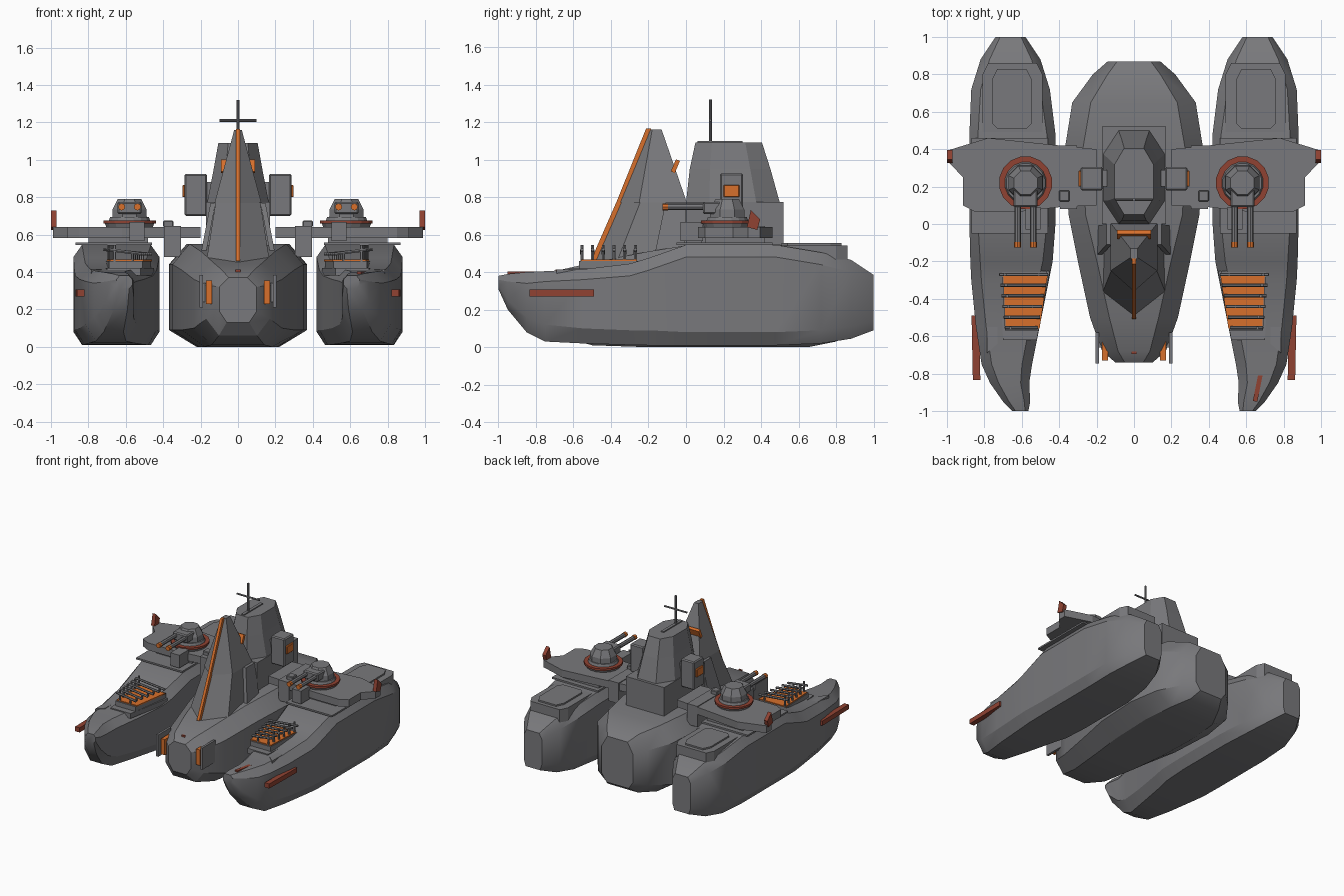
import bpy, bmesh, math
from mathutils import Vector, Matrix

if "Cube" in bpy.data.objects:
    bpy.data.objects.remove(bpy.data.objects["Cube"])


def material(name, col):
    m = bpy.data.materials.new(name)
    m.diffuse_color = (*col, 1)
    m.use_nodes = True
    m.node_tree.nodes["Principled BSDF"].inputs["Base Color"].default_value = m.diffuse_color
    return m


GREY = material("hull grey", (0.19, 0.19, 0.2))
ORANGE = material("signal orange", (0.68, 0.16, 0.025))
RED = material("rust red", (0.28, 0.055, 0.032))


def finish(name, bm, mat, bevel=0.0):
    if bevel:
        bmesh.ops.bevel(bm, geom=bm.edges[:], offset=bevel, segments=1, affect='EDGES')
    bmesh.ops.recalc_face_normals(bm, faces=bm.faces[:])
    me = bpy.data.meshes.new(name)
    bm.to_mesh(me)
    bm.free()
    me.materials.append(mat)
    ob = bpy.data.objects.new(name, me)
    bpy.context.collection.objects.link(ob)
    return ob


def loft(name, rings, mat=GREY, bevel=0.0):
    bm = bmesh.new()
    vs = [[bm.verts.new(p) for p in r] for r in rings]
    n = len(vs[0])
    for a, b in zip(vs, vs[1:]):
        for i in range(n):
            j = (i + 1) % n
            bm.faces.new((a[i], a[j], b[j], b[i]))
    bm.faces.new(vs[0])
    bm.faces.new(vs[-1])
    return finish(name, bm, mat, bevel)


def box(name, x, y, z, mat=GREY, bevel=0.0, rot=None):
    bm = bmesh.new()
    bmesh.ops.create_cube(bm, size=1)
    c = Vector((sum(x) / 2, sum(y) / 2, sum(z) / 2))
    for v in bm.verts:
        v.co = Vector((v.co.x * (x[1] - x[0]), v.co.y * (y[1] - y[0]), v.co.z * (z[1] - z[0])))
        if rot:
            v.co = Matrix.Rotation(rot[0], 3, rot[1]) @ v.co
        v.co += c
    return finish(name, bm, mat, bevel)


def pair(s, a, b):
    return tuple(sorted((s * a, s * b)))


def rod(name, a, b, r, mat=GREY, n=8):
    a, b = Vector(a), Vector(b)
    q = (b - a).to_track_quat('Z', 'Y')
    ring = [q @ Vector((r * math.cos(2 * math.pi * i / n), r * math.sin(2 * math.pi * i / n), 0)) for i in range(n)]
    return loft(name, [[a + p for p in ring], [b + p for p in ring]], mat)


def cone(name, x, y, levels, mat=GREY, n=12):
    return loft(name, [[(x + r * math.cos(2 * math.pi * (i + .5) / n), y + r * math.sin(2 * math.pi * (i + .5) / n), z)
                        for i in range(n)] for z, r in levels], mat)


def prism(name, pts, z0, z1, mat=GREY, bevel=0.0):
    return loft(name, [[(x, y, z) for x, y in pts] for z in (z0, z1)], mat, bevel)


def hull(name, s, stations):
    # station: y, inner x, outer x, bottom, lower knuckle, upper knuckle, top z, bottom inset, top inset
    rings = []
    for y, xi, xo, zb, zl, zh, zt, bi, ti in stations:
        w = xo - xi
        sec = [(xi + bi * w, zb), (xo - bi * w, zb), (xo, zl), (xo, zh),
               (xo - ti * w, zt), (xi + ti * w, zt), (xi, zh), (xi, zl)]
        rings.append([(s * x, y, z) for x, z in sec])
    return loft(name, rings)


smooth = []
# Centre hull
smooth.append(hull("centre_hull", 1, [
    (-.74, -.10, .10, .13, .19, .32, .37, .2, .25),
    (-.68, -.17, .17, .06, .15, .33, .41, .2, .25),
    (-.50, -.235, .235, .01, .10, .36, .45, .2, .22),
    (-.20, -.30, .30, 0, .09, .41, .51, .2, .17),
    (.05, -.35, .35, 0, .09, .44, .55, .2, .13),
    (.40, -.37, .37, 0, .09, .44, .55, .2, .13),
    (.65, -.33, .33, 0, .09, .42, .54, .2, .15),
    (.80, -.22, .22, .03, .11, .39, .50, .2, .18),
    (.87, -.14, .14, .08, .14, .36, .45, .15, .18)]))

TOWER_LINE = [(-.50, .46), (-.36, .78), (-.205, 1.165)]
# Forward bridge tower, with a sharp front ridge
loft("forward_tower", [[(0, f, z), (w, f + d, z), (w, b, z), (-w, b, z), (-w, f + d, z)]
                       for f, z, w, d, b in [(-.49, .45, .17, .12, .02), (-.355, .77, .12, .11, .0)]])
loft("tower_spire", [[(0, f, z), (w, f + d, z), (w, b, z), (-w, b, z), (-w, f + d, z)]
                     for f, z, w, d, b in [(-.36, .77, .125, .11, .005), (-.20, 1.16, .02, .02, -.13)]])
loft("tower_front_stripe", [[(-.011, y - .008, z), (.011, y - .008, z), (.011, y + .02, z), (-.011, y + .02, z)]
                            for y, z in TOWER_LINE], ORANGE)
box("tower_rear_light", (-.09, .09), (-.068, -.045), (.93, 1.0), ORANGE, rot=(-.4, 'X'))


# Rear funnel tower on its block
def octo(hx, y0, y1, z):
    c, d = hx * .5, (y1 - y0) * .25
    return [(-c, y0, z), (c, y0, z), (hx, y0 + d, z), (hx, y1 - d, z),
            (c, y1, z), (-c, y1, z), (-hx, y1 - d, z), (-hx, y0 + d, z)]


box("rear_tower_block", (-.17, .17), (0, .52), (.5, .775))
loft("rear_tower", [octo(.165, 0, .5, .77), octo(.13, .02, .45, .95), octo(.105, .05, .405, 1.09)])
box("rear_tower_slot_rib", (-.012, .012), (.06, .30), (1.08, 1.098))
rod("mast", (0, .13, 1.05), (0, .13, 1.32), .008)
rod("mast_cross_arm", (-.1, .13, 1.21), (.1, .13, 1.21), .007)
box("bow_mark", (-.014, .014), (-.695, -.683), (.398, .414), RED)
box("bow_bar", (.653, .677), (-.95, -.77), (.382, .402), RED, rot=(-.2, 'Z'))

for s, side in ((-1, "left"), (1, "right")):
    # Outrigger hull
    smooth.append(hull(side + "_outrigger", s, [
        (-1.0, .565, .65, .31, .33, .36, .38, .2, .2),
        (-.95, .555, .70, .20, .25, .35, .39, .25, .22),
        (-.85, .56, .77, .08, .16, .34, .40, .25, .22),
        (-.75, .545, .815, .03, .12, .35, .405, .2, .2),
        (-.55, .505, .845, .02, .10, .36, .415, .15, .16),
        (-.30, .455, .87, .012, .09, .38, .445, .12, .13),
        (-.20, .435, .875, .01, .09, .41, .475, .1, .12),
        (0, .42, .88, .01, .08, .48, .545, .1, .1),
        (.48, .42, .88, .01, .08, .48, .545, .1, .1),
        (.72, .45, .87, .02, .09, .44, .505, .1, .12),
        (.88, .50, .82, .045, .11, .40, .465, .1, .15),
        (1.0, .58, .74, .09, .14, .34, .385, .1, .15)]))
    # Deck plate and stern hatch
    box(side + "_deck_plate", pair(s, .46, .87), (-.05, .46), (.545, .558))
    c = .03

    def hatch(x0, x1, y0, y1):
        return [(s * x, y) for x, y in ((x0 + c, y0), (x1 - c, y0), (x1, y0 + c), (x1, y1 - 2 * c),
                                        (x1 - c, y1), (x0 + c, y1), (x0, y1 - 2 * c), (x0, y0 + c))]
    prism(side + "_stern_hatch", hatch(.49, .81, .46, .86), .43, .543)
    prism(side + "_hatch_lid", hatch(.545, .76, .51, .83), .54, .555)
    # Outer forward rail and side bar
    prism(side + "_forward_rail", [(s * x, y) for x, y in ((.73, -.64), (.785, -.69), (.785, -.11), (.735, -.11))], .36, .415)
    box(side + "_side_bar", pair(s, .825, .865), (-.835, -.49), (.27, .307), RED, rot=(-.02 * s, 'Z'))
    # Missile rack
    prism(side + "_rack_base", [(s * x, y) for x, y in ((.52, -.62), (.70, -.62), (.72, -.25), (.45, -.25))], .38, .42)
    prism(side + "_rack_block", [(s * x, y) for x, y in ((.51, -.57), (.69, -.57), (.705, -.25), (.465, -.25))], .41, .458)
    prism(side + "_rack_plate", [(s * x, y) for x, y in ((.505, -.56), (.685, -.56), (.70, -.265), (.46, -.265))], .457, .466, ORANGE)
    for i in range(6):
        y = -.555 + i * .057
        xi, xo = .515 - i * .011, .69 + i * .006
        rod(f"{side}_rack_rib_{i}", (s * xi, y, .495), (s * xo, y, .52), .009, n=6)
        rod(f"{side}_rack_post_{i}", (s * (xo - .03), y, .45), (s * (xo - .03), y, .545), .009, n=6)
        rod(f"{side}_rack_inner_post_{i}", (s * (xi + .05), y, .45), (s * (xi + .05), y, .505), .008, n=6)
    # Wing platform with tip fin
    prism(side + "_wing", [(s * x, y) for x, y in ((.2, .1), (.4, .09), (.62, .065), (.85, .065), (.915, .1), (.915, .25),
                                                  (.99, .33), (.99, .395), (.78, .46), (.4, .42), (.2, .4))], .582, .64)
    box(side + "_wing_root", pair(s, .305, .395), (.08, .42), (.48, .646))
    box(side + "_wing_support", pair(s, .48, .8), (.1, .42), (.54, .59))
    box(side + "_wing_locker", pair(s, .345, .4), (.12, .18), (.64, .675), bevel=.005)
    box(side + "_front_housing", pair(s, .5, .58), (-.03, .09), (.565, .668))
    loft(side + "_tip_fin", [[(s * x, y, z) for y, z in ((.325, .64), (.345, .73), (.395, .68), (.38, .625))]
                             for x in (.97, 1.0)], RED)
    # Twin gun turret
    tx = s * .58
    cone(side + "_turret_base", tx, .22, [(.635, .125), (.662, .135)], n=16)
    cone(side + "_turret_ring", tx, .22, [(.66, .143), (.676, .143)], RED, 16)
    cone(side + "_turret_collar", tx, .22, [(.67, .115), (.695, .105)], n=16)
    cone(side + "_turret_dome", tx, .22, [(.69, .1), (.735, .098), (.79, .068)], n=8)
    box(side + "_gun_mount", (tx - .065, tx + .065), (.09, .2), (.71, .775), bevel=.008)
    for k in (-1, 1):
        gx = tx + k * .042
        rod(f"{side}_gun_barrel_{k}", (gx, .2, .748), (gx, -.1, .748), .017)
        rod(f"{side}_gun_muzzle_{k}", (gx, -.097, .748), (gx, -.125, .748), .019, ORANGE)
    # Tower side pod with window
    box(side + "_tower_pod", pair(s, .165, .285), (.18, .305), (.70, .925), bevel=.008)
    box(side + "_pod_window", pair(s, .28, .298), (.2, .285), (.80, .865), ORANGE, .004)
    box(side + "_pod_arm", pair(s, .1, .18), (.2, .29), (.74, .88))
    # Slanted tower side panel
    loft(side + "_tower_panel", [[(s * (x + d), y, z) for x, y, z in ((.19, -.17, .48), (.19, -.01, .48), (.135, .0, .77), (.135, -.11, .77))]
                                 for d in (-.015, .012)])
    # Bow intake plates
    box(side + "_bow_lamp", pair(s, .14, .172), (-.73, -.62), (.23, .355), ORANGE)
    box(side + "_bow_guard", pair(s, .187, .205), (-.745, -.58), (.21, .385))
    box(side + "_bow_bracket", pair(s, .15, .2), (-.66, -.6), (.24, .34))

# Smooth the hulls, keeping knuckle edges sharp
bpy.ops.object.select_all(action='DESELECT')
for ob in smooth:
    ob.select_set(True)
bpy.context.view_layer.objects.active = smooth[0]
bpy.ops.object.shade_smooth_by_angle(angle=math.radians(30))
